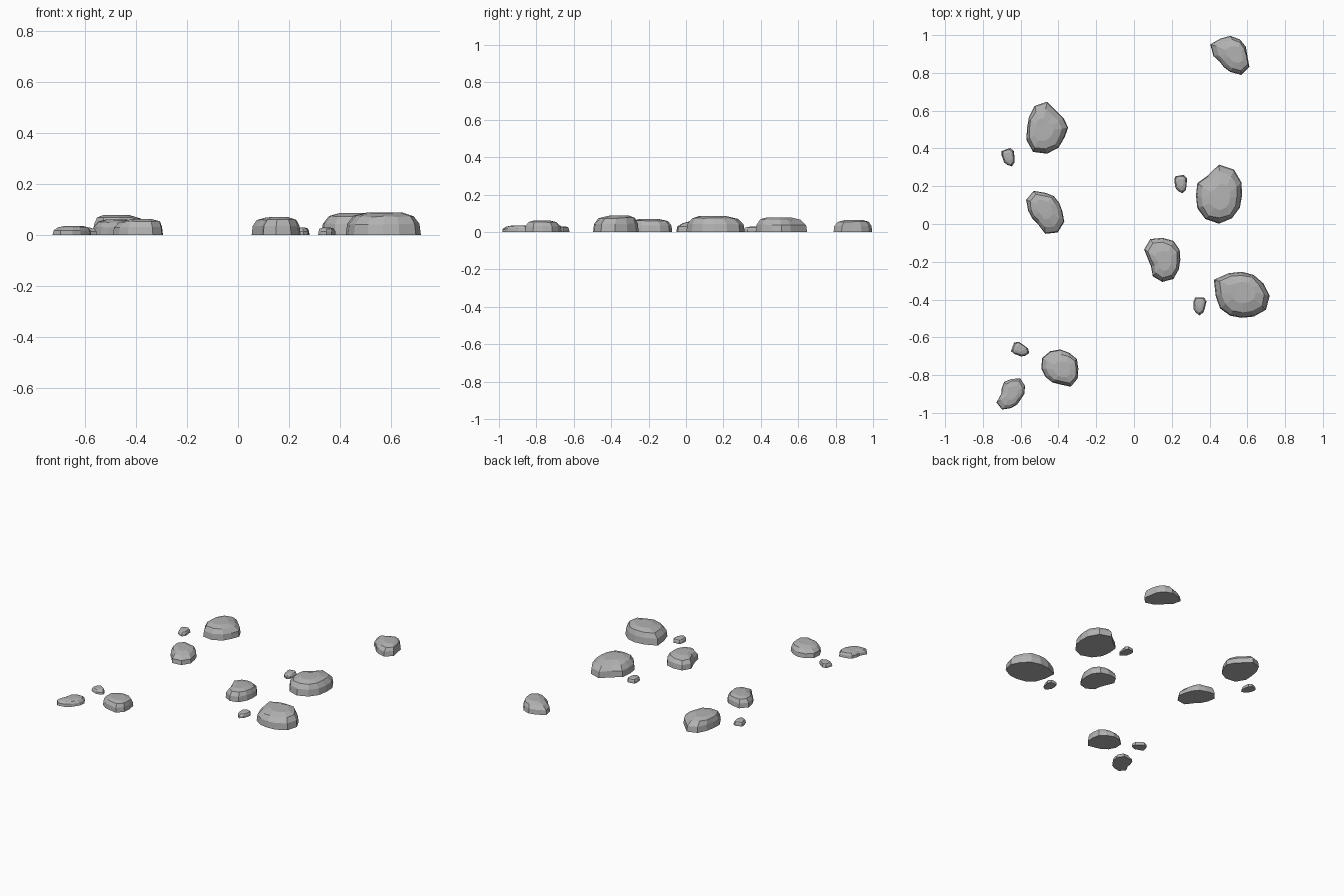
import bpy
import bmesh
import math
import random
from mathutils import Vector

default_cube = bpy.data.objects.get("Cube")
if default_cube:
    bpy.data.objects.remove(default_cube, do_unlink=True)

random.seed(4)
UNIT = 0.0053  # outline radii are whole numbers of this length

# One plain grey stone colour
stone = bpy.data.materials.new("stone_grey")
stone.use_nodes = True
colour = (0.45, 0.45, 0.45, 1)
stone.diffuse_color = colour
shader = next(n for n in stone.node_tree.nodes if n.type == "BSDF_PRINCIPLED")
shader.inputs["Base Color"].default_value = colour
shader.inputs["Roughness"].default_value = 0.9


def build_rock(name, centre, height, peak, radii, turn=0):
    """Stack shrinking copies of a polar outline, with the crown moved to the peak."""
    # Each layer: outline scale, height fraction, share of the move towards the peak
    layers = [(1.0, 0.0, 0.0), (0.96, 0.52, 0.0), (0.79, 0.88, 0.5), (0.45, 1.0, 1.0)]
    bm = bmesh.new()
    count = len(radii)
    reach = max(radii) * UNIT
    summit = Vector(peak) * UNIT
    rings = []
    for scale, level, shift in layers:
        ring = []
        for i, radius in enumerate(radii):
            angle = math.tau * i / count + math.radians(turn)
            outward = Vector((math.cos(angle), math.sin(angle)))
            wobble = 1 + random.uniform(-0.05, 0.05) * (scale < 0.9)
            flat = outward * radius * UNIT * scale * wobble + summit * shift
            # The side away from the peak sits lower
            slope = flat.dot(summit) / reach ** 2
            z = height * level * min(1.0, 1 + 0.9 * slope)
            z *= 1 + random.uniform(-0.06, 0.0) * (level < 1)
            ring.append(bm.verts.new((flat.x, flat.y, z)))
        rings.append(ring)

    # Sides, underside and crown
    for lower, upper in zip(rings, rings[1:]):
        for i in range(count):
            j = (i + 1) % count
            bm.faces.new((lower[i], lower[j], upper[j], upper[i]))
    bm.faces.new(list(reversed(rings[0])))
    bm.faces.new(rings[-1])

    # Merge nearly flat neighbours into broad chiselled facets
    bmesh.ops.dissolve_limit(bm, angle_limit=math.radians(7),
                             verts=bm.verts[:], edges=bm.edges[:])
    bmesh.ops.triangulate(bm, faces=[f for f in bm.faces if len(f.verts) > 4])
    bmesh.ops.recalc_face_normals(bm, faces=bm.faces[:])

    mesh = bpy.data.meshes.new(name)
    bm.to_mesh(mesh)
    bm.free()
    mesh.materials.append(stone)
    rock = bpy.data.objects.new(name, mesh)
    rock.location = (centre[0], centre[1], 0)
    bpy.context.collection.objects.link(rock)
    return rock


# Large rocks
build_rock("large_rock_back", (0.45, 0.15), 0.087, (1, -2),
           [23, 26, 30, 31, 23, 25, 23, 25, 27, 28, 26, 24])
build_rock("large_rock_front", (0.57, -0.38), 0.088, (1, 3),
           [28, 25, 24, 24, 26, 32, 26, 25, 23, 22, 24, 28])
build_rock("large_rock_right", (-0.46, 0.51), 0.079, (-3, -2),
           [21, 19, 19, 26, 25, 21, 20, 24, 28, 26, 23, 20])

# Medium rocks
build_rock("medium_rock_right", (-0.47, 0.07), 0.06, (-1, 2),
           [17, 16, 17, 18, 23, 22, 17, 15, 15, 23, 25, 22])
build_rock("medium_rock_back", (0.51, 0.89), 0.065, (4, 1),
           [17, 18, 19, 20, 20, 23, 17, 12, 13, 16, 22, 22])
build_rock("medium_rock_middle", (0.15, -0.19), 0.07, (1, -1),
           [18, 20, 22, 22, 24, 21, 14, 13, 19, 22, 22, 19])
build_rock("medium_rock_front", (-0.39, -0.765), 0.062, (2, -1),
           [18, 19, 18, 19, 20, 21, 19, 17, 16, 16, 21, 20])
build_rock("flat_rock_front", (-0.65, -0.9), 0.036, (1, 1),
           [13, 16, 18, 15, 14, 11, 10, 17, 18, 14, 12, 11])

# Pebbles share one outline, turned differently
pebble_outline = [6, 8, 9, 8, 9, 7, 6, 7, 8, 10, 8, 6]
pebbles = {
    "pebble_right": (-0.664, 0.355, 20),
    "pebble_back": (0.248, 0.215, 10),
    "pebble_left": (0.347, -0.431, 0),
    "pebble_front": (-0.604, -0.665, 70),
}
for label, (x, y, turn) in pebbles.items():
    build_rock(label, (x, y), 0.029, (0, 1), pebble_outline, turn)
